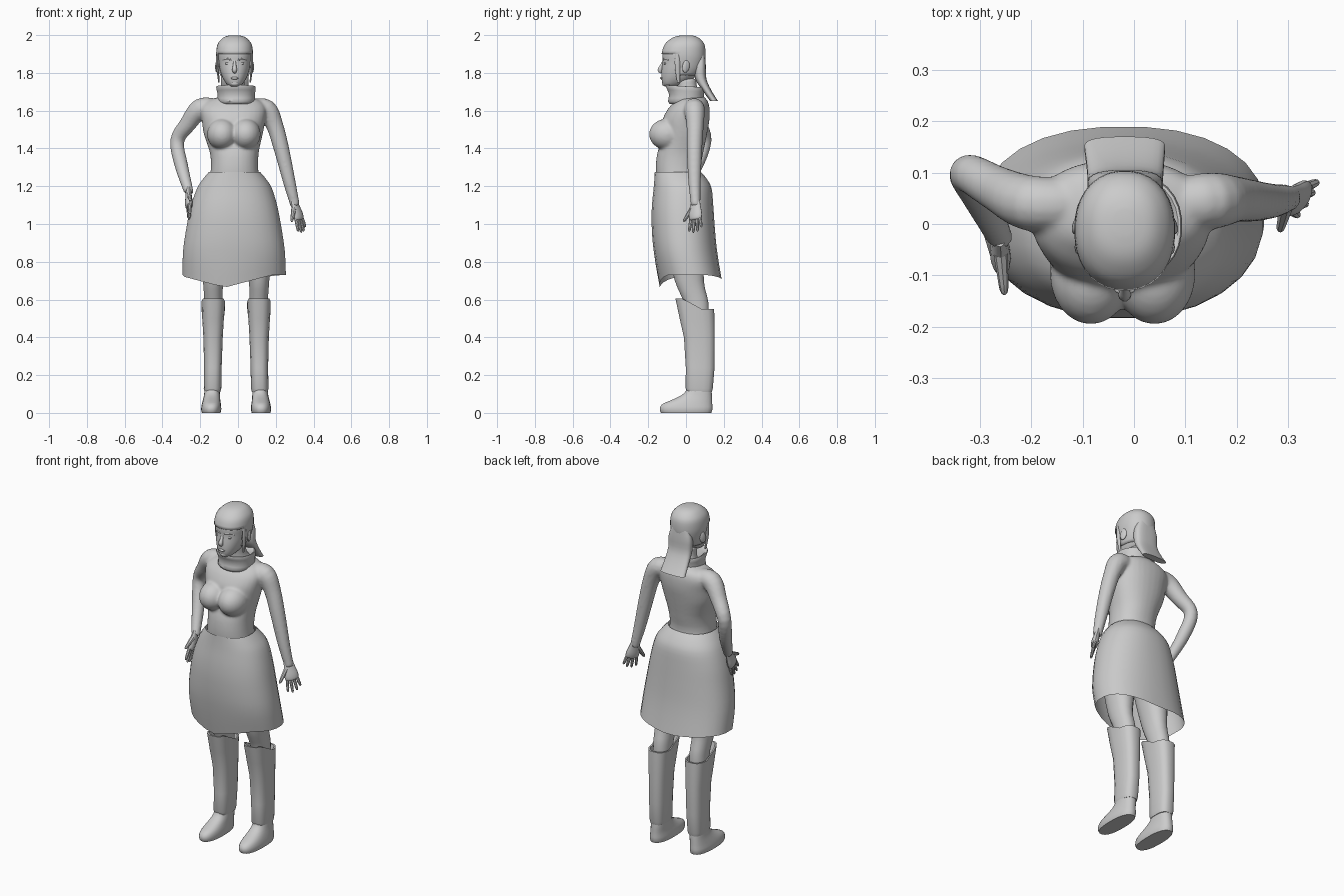
import bpy, bmesh, math
from mathutils import Vector

if "Cube" in bpy.data.objects:
    bpy.data.objects.remove(bpy.data.objects["Cube"])

CX = -0.018  # head centre


def dense(rows, k):
    """Catmull-Rom resampling of a list of tuples."""
    out, n = [], len(rows)
    for i in range(n - 1):
        a, b, c, d = (rows[max(0, min(n - 1, i + j))] for j in (-1, 0, 1, 2))
        for s in range(k):
            t = s / k
            out.append([0.5 * (2 * q + (r - p) * t + (2 * p - 5 * q + 4 * r - w) * t * t
                               + (3 * q - p - 3 * r + w) * t ** 3)
                        for p, q, r, w in zip(a, b, c, d)])
    return out + [list(rows[-1])]


def skin(name, rings, caps=True):
    bm = bmesh.new()
    vr = [[bm.verts.new(c) for c in ring] for ring in rings]
    n = len(vr[0])
    for a, b in zip(vr, vr[1:]):
        for i in range(n):
            j = (i + 1) % n
            bm.faces.new((a[i], a[j], b[j], b[i]))
    if caps:
        bm.faces.new(vr[0][::-1])
        bm.faces.new(vr[-1])
    bmesh.ops.recalc_face_normals(bm, faces=bm.faces)
    me = bpy.data.meshes.new(name)
    bm.to_mesh(me)
    bm.free()
    ob = bpy.data.objects.new(name, me)
    bpy.context.collection.objects.link(ob)
    return ob


def loft(name, rows, k=3, n=32, p=2.2, caps=True, fn=None):
    """rows: z, x left, x right, y front, y back of superellipse sections."""
    rings = []
    for z, xl, xr, yf, yb in dense(rows, k):
        ring = []
        for i in range(n):
            a = 2 * math.pi * (i + 0.5) / n
            c, s = math.cos(a), math.sin(a)
            x = (xl + xr) / 2 + (xr - xl) / 2 * math.copysign(abs(c) ** (2 / p), c)
            y = (yf + yb) / 2 + (yb - yf) / 2 * math.copysign(abs(s) ** (2 / p), s)
            ring.append(fn(x, y, z) if fn else (x, y, z))
        rings.append(ring)
    return skin(name, rings, caps)


def tube(name, rows, k=4, n=14, side=(0, 1, 0), flat=1.0):
    """rows: x, y, z, radius along a limb."""
    pts = dense(rows, k)
    rings = []
    for i, q in enumerate(pts):
        t = Vector(pts[min(i + 1, len(pts) - 1)][:3]) - Vector(pts[max(i - 1, 0)][:3])
        t.normalize()
        u = Vector(side)
        u = (u - t * u.dot(t)).normalized()
        v = t.cross(u) * flat
        rings.append([Vector(q[:3]) + q[3] * (math.cos(a) * u + math.sin(a) * v)
                      for a in (2 * math.pi * j / n for j in range(n))])
    return skin(name, rings)


def ball(name, loc, size):
    bpy.ops.mesh.primitive_uv_sphere_add(segments=24, ring_count=14, location=loc)
    ob = bpy.context.object
    ob.name, ob.scale = name, size
    return ob


def join(name, obs):
    bpy.ops.object.select_all(action='DESELECT')
    for o in obs:
        o.select_set(True)
    bpy.context.view_layer.objects.active = obs[0]
    bpy.ops.object.join()
    obs[0].name = name
    return obs[0]


def hand(name, wrist, d, across):
    w, d = Vector(wrist), Vector(d).normalized()
    a = Vector(across)
    a = (a - d * a.dot(d)).normalized()
    palm = [(*(w + d * t), r) for t, r in ((-.02, .026), (.02, .032), (.06, .04), (.085, .037), (.092, .025))]
    parts = [tube("palm", palm, 3, 14, a, .5)]
    for f, length in zip((-1.5, -.5, .5, 1.5), (.06, .078, .082, .072)):
        b = w + d * .078 + a * f * .018
        e = (d + a * f * .12).normalized()
        parts.append(tube("finger", [(*(b + e * length * t), r) for t, r in
                                     ((0, .0095), (.5, .009), (.9, .007), (1, .003))], 2, 8, a))
    b, e = w + d * .025 + a * .02, (d * .75 + a * .65).normalized()
    parts.append(tube("thumb", [(*(b + e * .085 * t), r) for t, r in
                                ((0, .014), (.5, .011), (.9, .008), (1, .003))], 2, 8, a))
    return join(name, parts)


# Torso, bust and arms blended into one body
torso = loft("torso", [
    (1.18, -.16, .12, -.15, .09), (1.28, -.145, .108, -.16, .075), (1.36, -.146, .108, -.155, .088),
    (1.42, -.162, .118, -.14, .10), (1.48, -.182, .132, -.13, .112), (1.55, -.192, .145, -.125, .124),
    (1.61, -.2, .15, -.095, .125), (1.65, -.165, .125, -.06, .115), (1.68, -.085, .055, -.045, .09),
    (1.72, -.065, .037, -.045, .06), (1.77, -.065, .035, -.055, .055)])
parts = [torso]
for s in (-1, 1):
    parts.append(ball("bust", (-.022 + s * .062, -.098, 1.475), (.08, .098, .083)))
parts.append(tube("arm", [(-.12, .04, 1.615, .05), (-.2, .04, 1.61, .055), (-.265, .068, 1.53, .045),
                          (-.322, .098, 1.44, .038), (-.3, .055, 1.31, .036), (-.265, -.018, 1.185, .027),
                          (-.262, -.03, 1.165, .025)]))
parts.append(tube("arm", [(.08, .04, 1.61, .05), (.15, .045, 1.605, .056), (.195, .048, 1.52, .046),
                          (.232, .045, 1.39, .041), (.27, .045, 1.23, .034), (.297, .05, 1.12, .027),
                          (.303, .05, 1.095, .025)]))
body = join("upper_body", parts)
m = body.modifiers.new("blend", 'REMESH')
m.mode, m.voxel_size, m.use_smooth_shade = 'VOXEL', .007, True
m = body.modifiers.new("soften", 'SMOOTH')
m.factor, m.iterations = .5, 10
hand("hip_hand", (-.262, -.03, 1.17), (.03, -.5, -1), (.1, -1, -.1))
hand("hanging_hand", (.3, .05, 1.11), (.28, 0, -1), (-.55, -.8, 0))


# Skirt with a hem dipping at front and back
def hem(x, y, z):
    w = max(0, (.86 - z) / .13)
    drop = .066 if y < 0 else .028
    return x, y, z - w * drop * max(0, 1 - abs(x + (.07 if y < 0 else .02)) / .25)


loft("skirt", [(1.275, -.155, .118, -.166, .08), (1.24, -.185, .148, -.168, .11), (1.19, -.217, .18, -.172, .136),
               (1.1, -.25, .208, -.181, .145), (1.0, -.271, .228, -.183, .152), (.86, -.292, .249, -.172, .165),
               (.73, -.295, .255, -.14, .19)], k=3, n=28, p=2.25, caps=False, fn=hem)


# Legs, shin guards and shoes
def knee(x, y, z):
    f = min(1, max(0, (.05 - y) / .04)) * max(0, (z - .5) / .05)
    return x, y - .012 * f, z + .055 * f


def sided(rows, s):
    return [(z, -.01 + s * o - h, -.01 + s * o + h, f, b) for z, o, h, f, b in rows]


for s, tag in ((-1, "right"), (1, "left")):
    loft(tag + "_leg", sided([(.45, .122, .045, .01, .12), (.58, .12, .048, -.01, .12), (.7, .121, .055, -.06, .095),
                              (.9, .11, .08, -.1, .1), (1.15, .08, .078, -.12, .1)], s), n=20)
    loft(tag + "_shin_guard", sided([
        (.11, .125, .042, .005, .138), (.13, .125, .047, -.003, .143), (.24, .123, .047, -.002, .152),
        (.4, .122, .052, -.012, .153), (.5, .122, .058, -.035, .152), (.55, .121, .063, -.045, .15),
        (.55, .121, .055, -.035, .14), (.47, .121, .045, -.01, .12)], s), k=1, n=16, p=2.8, fn=knee)
    loft(tag + "_shoe", sided([
        (0, .132, .05, -.133, .135), (.02, .132, .054, -.14, .141), (.045, .131, .051, -.128, .14),
        (.065, .13, .047, -.085, .139), (.09, .128, .043, -.03, .138), (.115, .127, .041, -.002, .136),
        (.14, .125, .04, .005, .135)], s), k=2, n=24, p=2.4)

# Collar
loft("collar", [(1.635, -.095, .075, -.085, .085), (1.65, -.108, .088, -.096, .095), (1.685, -.108, .09, -.09, .095),
                (1.722, -.116, .094, -.108, .1), (1.73, -.108, .086, -.1, .092), (1.71, -.09, .068, -.08, .075),
                (1.66, -.075, .05, -.06, .065)], k=2, n=28, fn=lambda x, y, z: (x, y, z + .06 * (y + .01) * (z > 1.7) * -1))

# Head and hair cap share one profile
HEAD = [(1.728, .025, -.112, -.04), (1.742, .043, -.124, -.01), (1.775, .064, -.13, .045), (1.815, .078, -.129, .077),
        (1.86, .086, -.124, .092), (1.9, .09, -.125, .096), (1.94, .084, -.11, .091), (1.97, .063, -.08, .07),
        (1.985, .04, -.05, .045), (1.991, .012, -.015, .02)]
loft("head", [(z, CX - h, CX + h, f, b) for z, h, f, b in HEAD])
g = .008
hair = loft("hair_cap", [(z + g * (z > 1.92), CX - h - g, CX + h + g, f - g * .6, b + g) for z, h, f, b in HEAD[2:]])
bm = bmesh.new()
bm.from_mesh(hair.data)
gone = [f for f in bm.faces if f.calc_center_median().z < 1.905
        and (f.calc_center_median().y < -.045 or f.calc_center_median().z < 1.79)]
bmesh.ops.delete(bm, geom=gone, context='FACES')
bm.to_mesh(hair.data)
bm.free()
m = hair.modifiers.new("thickness", 'SOLIDIFY')
m.thickness, m.offset = .008, -1
loft("hanging_hair", [(1.9, -.07, .035, .05, .1), (1.84, -.09, .055, .045, .105), (1.77, -.09, .056, .048, .108),
                      (1.71, -.092, .058, .085, .133), (1.65, -.097, .061, .128, .17)], n=24, p=2.8)

# Face
tube("nose", [(CX, -.117, 1.865, .006), (CX, -.128, 1.84, .009), (CX, -.138, 1.815, .013), (CX, -.128, 1.803, .008)],
     3, 10, (1, 0, 0))
ball("lips", (CX, -.128, 1.772), (.02, .009, .007))
ball("chin", (CX, -.113, 1.744), (.022, .014, .014))
for s, tag in ((-1, "right"), (1, "left")):
    ball(tag + "_eye", (CX + s * .035, -.109, 1.85), (.016, .009, .007))
    tube(tag + "_brow", [(CX + s * .012, -.12, 1.868, .005), (CX + s * .036, -.115, 1.873, .006),
                         (CX + s * .062, -.092, 1.868, .004)], 3, 8, (0, 0, 1))
    ear = ball(tag + "_ear", (CX + s * .092, .0, 1.835), (.009, .02, .034))
    ear.rotation_euler = (-.2, 0, s * .35)
    tube(tag + "_side_lock", [(CX + s * .09, -.045, 1.9, .014), (CX + s * .09, -.045, 1.83, .014),
                              (CX + s * .083, -.04, 1.75, .007)], 3, 8, (0, 1, 0), .5)

# Smooth shading with sharp edges kept
bpy.ops.object.select_all(action='SELECT')
bpy.context.view_layer.objects.active = body
bpy.ops.object.shade_smooth_by_angle(angle=math.radians(40))
